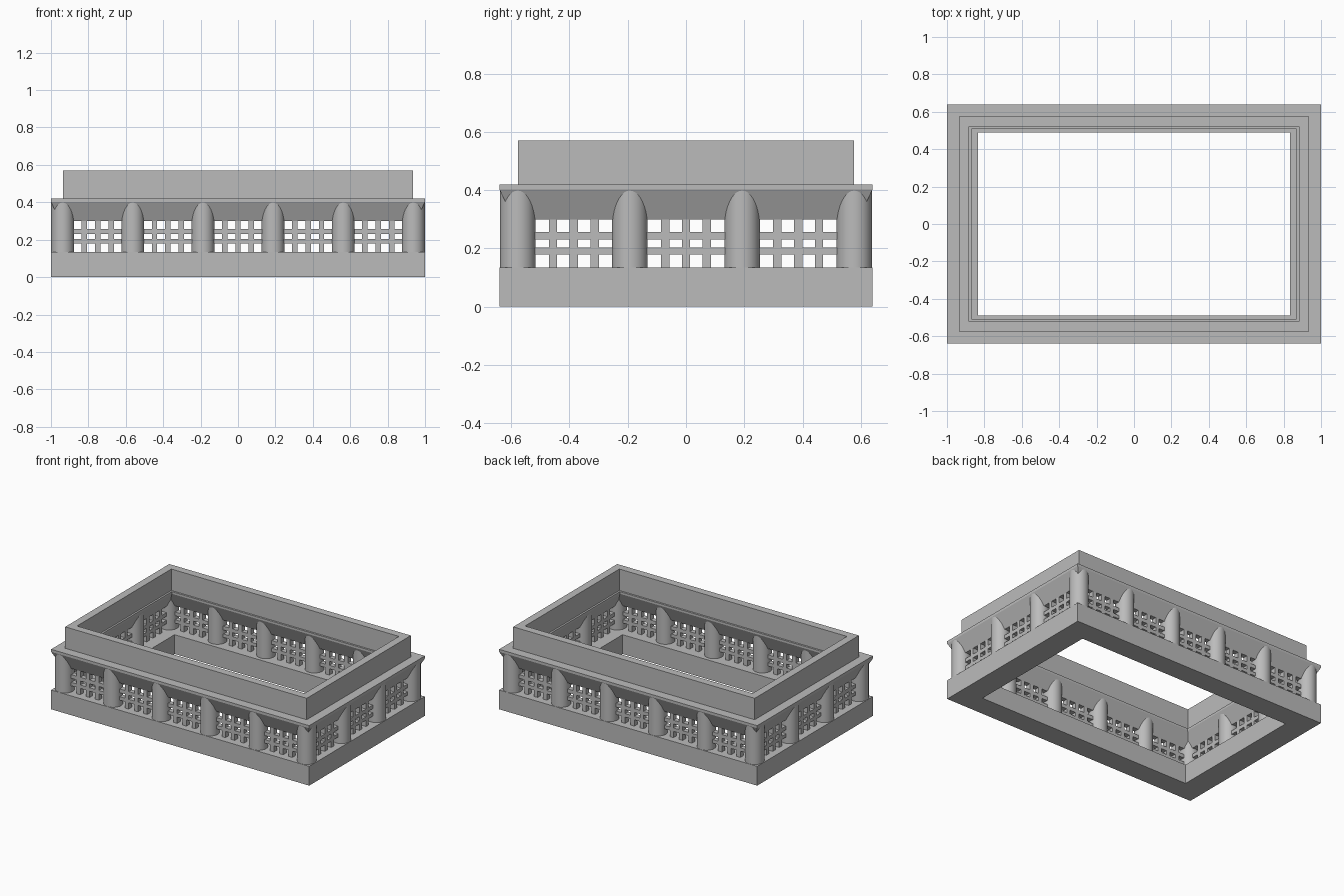
import bpy
import bmesh
from mathutils import Matrix

cube = bpy.data.objects.get("Cube")
if cube:
    bpy.data.objects.remove(cube, do_unlink=True)

HX, HY = 1.0, 0.64               # half size of the plan
MID = 0.0625                     # wall centre line, measured in from the edge
RADIUS = 0.061
BAY_X, BAY_Y = 0.375, 0.385      # column spacing
BASE_TOP, LEDGE, TOP = 0.135, 0.42, 0.57
GRID_TOP = 0.30

stone = bpy.data.materials.new("grey stone")
stone.use_nodes = True
GREY = (0.5, 0.5, 0.5, 1)
stone.diffuse_color = GREY
stone.node_tree.nodes["Principled BSDF"].inputs["Base Color"].default_value = GREY


def finish(name, bm):
    bmesh.ops.recalc_face_normals(bm, faces=bm.faces)
    mesh = bpy.data.meshes.new(name)
    bm.to_mesh(mesh)
    bm.free()
    mesh.materials.append(stone)
    obj = bpy.data.objects.new(name, mesh)
    bpy.context.collection.objects.link(obj)
    return obj


def ring(name, profile):
    """Sweep a closed profile of (inset x, inset y, z) round the rectangle."""
    bm = bmesh.new()
    corners = [(-1, -1), (1, -1), (1, 1), (-1, 1)]
    loops = [[bm.verts.new((sx * (HX - dx), sy * (HY - dy), z)) for dx, dy, z in profile]
             for sx, sy in corners]
    n = len(profile)
    for i in range(4):
        a, b = loops[i], loops[(i + 1) % 4]
        for j in range(n):
            k = (j + 1) % n
            bm.faces.new((a[j], b[j], b[k], a[k]))
    return finish(name, bm)


def band(name, outer, inner, z0, z1):
    """Rectangular frame between two insets."""
    return ring(name, [(outer, outer, z0), (outer, outer, z1),
                       (inner, inner, z1), (inner, inner, z0)])


# Plinth, slightly wider inside along x
ring("base_frame", [(0, 0, 0), (0, 0, BASE_TOP),
                    (0.165, 0.15, BASE_TOP), (0.165, 0.15, 0)])

# Cornice flaring to both sides from the lattice up to the ledge
flare = [(0, LEDGE), (0.131, LEDGE), (0.131, 0.405), (0.083, GRID_TOP),
         (0.048, GRID_TOP), (0, 0.402)]
ring("cornice", [(d, d, z) for d, z in flare])

# Upright rim on the ledge
band("upper_rim", 0.064, 0.118, LEDGE, TOP)

# Lattice rails
band("lower_rail", 0.048, 0.083, 0.179, 0.203)
band("upper_rail", 0.048, 0.083, 0.231, 0.257)

# Lattice uprights, three in each bay
bm = bmesh.new()
BAR, PITCH, DEPTH = 0.0285, 0.0715, 0.035
height = GRID_TOP - BASE_TOP + 0.01
z_mid = (GRID_TOP + BASE_TOP) / 2


def upright(x, y, sx, sy):
    bmesh.ops.create_cube(bm, size=1, matrix=Matrix.Translation((x, y, z_mid))
                          @ Matrix.Diagonal((sx, sy, height, 1)))


for side in (-1, 1):
    for step in (-1, 0, 1):
        for bay in range(-2, 3):
            upright(bay * BAY_X + step * PITCH, side * (HY - 0.0655), BAR, DEPTH)
        for bay in range(-1, 2):
            upright(side * (HX - 0.0655), bay * BAY_Y + step * PITCH, DEPTH, BAR)
finish("lattice_uprights", bm)

# Round columns at the corners and between the bays
spots = [((i - 2.5) * BAY_X, s * (HY - MID)) for i in range(6) for s in (-1, 1)]
spots += [(s * (HX - MID), (j - 0.5) * BAY_Y) for j in range(2) for s in (-1, 1)]
bm = bmesh.new()
z0, z1 = BASE_TOP - 0.01, LEDGE - 0.005
for x, y in spots:
    bmesh.ops.create_cone(bm, cap_ends=True, segments=40, radius1=RADIUS, radius2=RADIUS,
                          depth=z1 - z0,
                          matrix=Matrix.Translation((x, y, (z0 + z1) / 2)))
columns = finish("columns", bm)
bpy.ops.object.select_all(action='DESELECT')
columns.select_set(True)
bpy.context.view_layer.objects.active = columns
bpy.ops.object.shade_smooth_by_angle()
